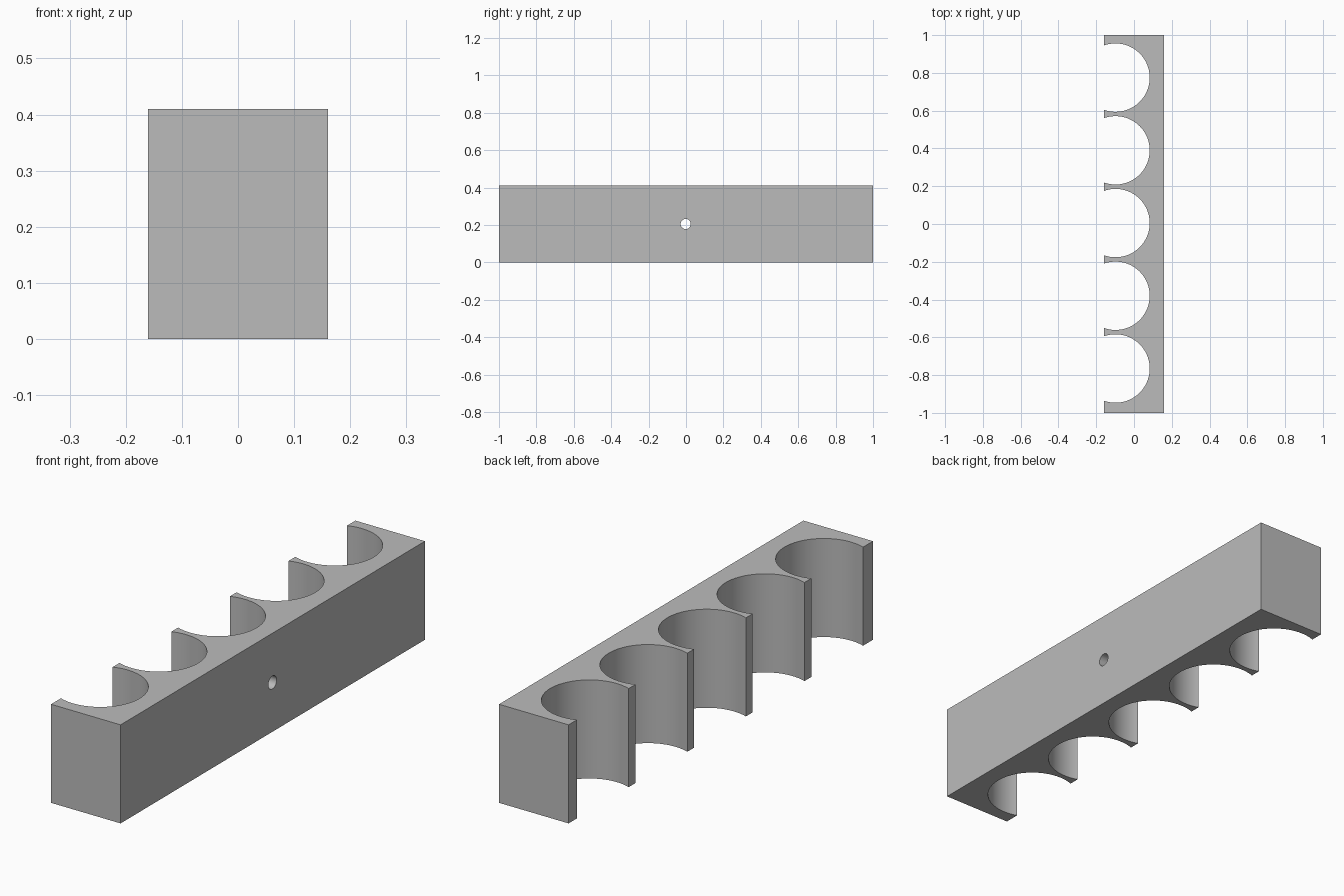
import bpy, bmesh, math
from mathutils import Matrix

if "Cube" in bpy.data.objects:
    bpy.data.objects.remove(bpy.data.objects["Cube"])

HALF_WIDTH, HEIGHT = 0.16, 0.41
RADIUS, CENTRE_X, PITCH, OFFSET = 0.181, -0.098, 0.385, 0.005
ARC_STEPS = 64

grey = bpy.data.materials.new("plain grey")
grey.use_nodes = True
colour = (0.5, 0.5, 0.5, 1)
grey.diffuse_color = colour
grey.node_tree.nodes["Principled BSDF"].inputs["Base Color"].default_value = colour


def make_object(name, bm):
    bmesh.ops.recalc_face_normals(bm, faces=bm.faces)
    mesh = bpy.data.meshes.new(name)
    bm.to_mesh(mesh)
    bm.free()
    mesh.materials.append(grey)
    obj = bpy.data.objects.new(name, mesh)
    bpy.context.collection.objects.link(obj)
    return obj


# Outline of the rack: straight back, five round bays along the open side
outline = [(-HALF_WIDTH, -1), (HALF_WIDTH, -1), (HALF_WIDTH, 1), (-HALF_WIDTH, 1)]
mouth = math.acos((-HALF_WIDTH - CENTRE_X) / RADIUS)
for bay in range(2, -3, -1):
    centre_y = bay * PITCH + OFFSET
    for i in range(ARC_STEPS + 1):
        a = mouth - 2 * mouth * i / ARC_STEPS
        outline.append((CENTRE_X + RADIUS * math.cos(a), centre_y + RADIUS * math.sin(a)))

bm = bmesh.new()
base = bm.faces.new([bm.verts.new((x, y, 0)) for x, y in outline])
extruded = bmesh.ops.extrude_face_region(bm, geom=[base])["geom"]
bmesh.ops.translate(bm, vec=(0, 0, HEIGHT),
                    verts=[v for v in extruded if isinstance(v, bmesh.types.BMVert)])
rack = make_object("bottle_rack", bm)

# Screw hole through the back into the middle bay
bm = bmesh.new()
bmesh.ops.create_cone(bm, cap_ends=True, segments=32, radius1=0.027, radius2=0.027, depth=0.2,
                      matrix=Matrix.Translation((0.12, -0.002, HEIGHT / 2))
                      @ Matrix.Rotation(math.pi / 2, 4, "Y"))
cutter = make_object("screw_hole_cutter", bm)
cutter.hide_render = True

cut = rack.modifiers.new("screw hole", "BOOLEAN")
cut.operation = "DIFFERENCE"
cut.solver = "EXACT"
cut.object = cutter
bpy.context.view_layer.objects.active = rack
rack.select_set(True)
bpy.ops.object.modifier_apply(modifier=cut.name)
bpy.data.objects.remove(cutter)
bpy.ops.object.shade_smooth_by_angle(angle=math.radians(30))
